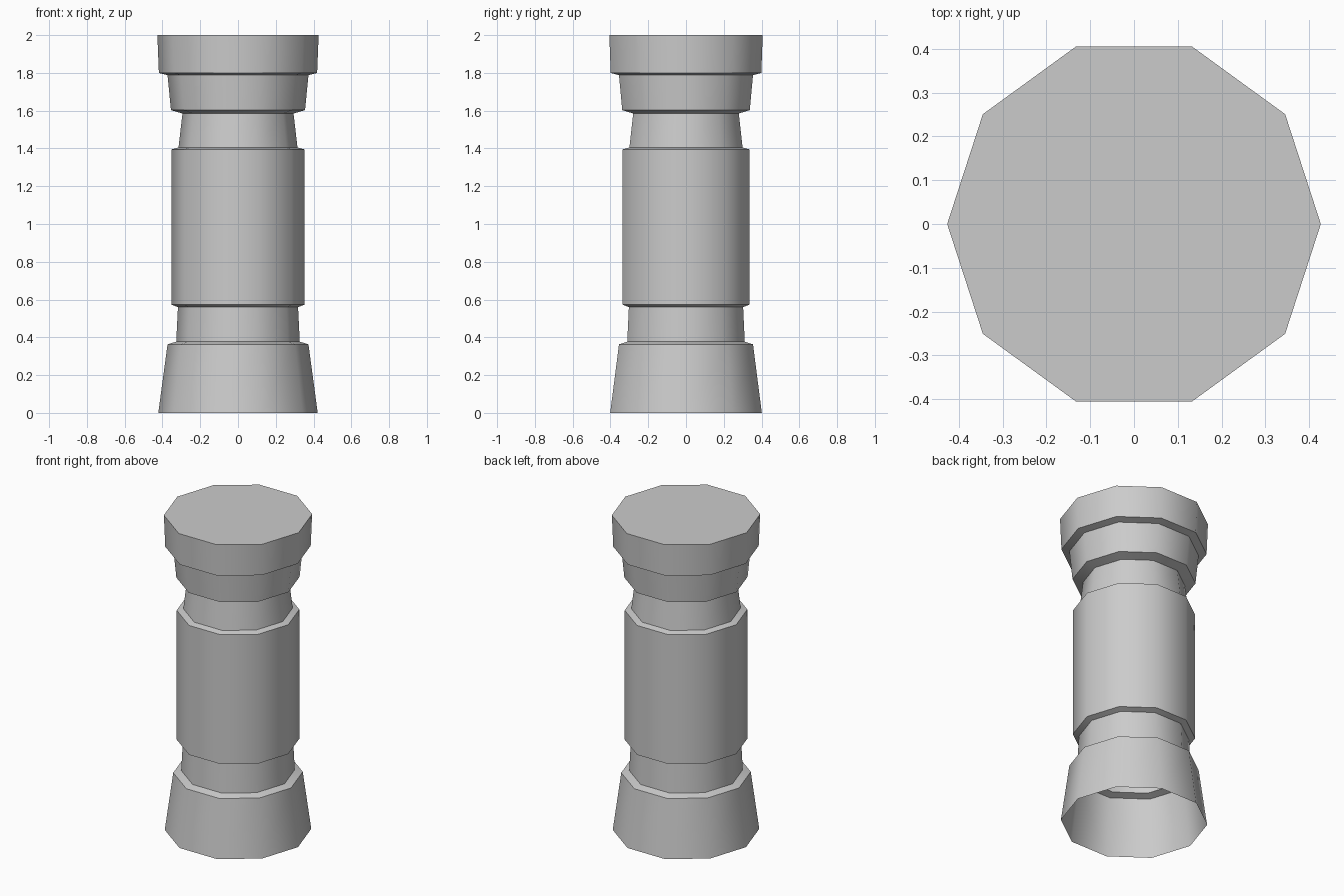
import bpy, bmesh, math
from mathutils import Vector

cube = bpy.data.objects.get("Cube")
if cube:
    bpy.data.objects.remove(cube, do_unlink=True)

SIDES = 10

# Single stone colour
stone = bpy.data.materials.new("grey_stone")
stone.use_nodes = True
GREY = (0.6, 0.6, 0.6, 1.0)
stone.diffuse_color = GREY
stone.node_tree.nodes["Principled BSDF"].inputs["Base Color"].default_value = GREY

# Outer profile as (radius, height), from the open foot to the closed top
profile = [
    (0.422, 0.0), (0.373, 0.363),      # flared base
    (0.327, 0.377), (0.318, 0.56),     # lower neck
    (0.353, 0.573), (0.353, 1.395),    # drum
    (0.315, 1.405), (0.294, 1.585),    # upper neck
    (0.355, 1.603), (0.373, 1.788),    # collar
    (0.419, 1.80), (0.427, 2.0),       # cap
]

# Revolve the profile into a ten-sided shell
bm = bmesh.new()
verts = [bm.verts.new((r, 0, z)) for r, z in profile]
edges = [bm.edges.new(pair) for pair in zip(verts, verts[1:])]
bmesh.ops.spin(bm, geom=verts + edges, cent=(0, 0, 0), axis=(0, 0, 1),
               angle=math.tau, steps=SIDES)
bmesh.ops.remove_doubles(bm, verts=bm.verts, dist=0.0005)

# Flat lid on the cap; the foot stays open
rim = [e for e in bm.edges if e.is_boundary and all(v.co.z > 1.9 for v in e.verts)]
bmesh.ops.contextual_create(bm, geom=rim)

# Point all faces outwards
bmesh.ops.recalc_face_normals(bm, faces=bm.faces)
lid = max(bm.faces, key=lambda f: f.calc_center_median().z)
if lid.normal.dot(Vector((0, 0, 1))) < 0:
    bmesh.ops.reverse_faces(bm, faces=bm.faces)

mesh = bpy.data.meshes.new("pillar")
bm.to_mesh(mesh)
bm.free()
mesh.materials.append(stone)
pillar = bpy.data.objects.new("pillar", mesh)
bpy.context.collection.objects.link(pillar)

# Round the sides while keeping the ledges crisp
bpy.ops.object.select_all(action='DESELECT')
pillar.select_set(True)
bpy.context.view_layer.objects.active = pillar
bpy.ops.object.shade_smooth_by_angle(angle=math.radians(50))
